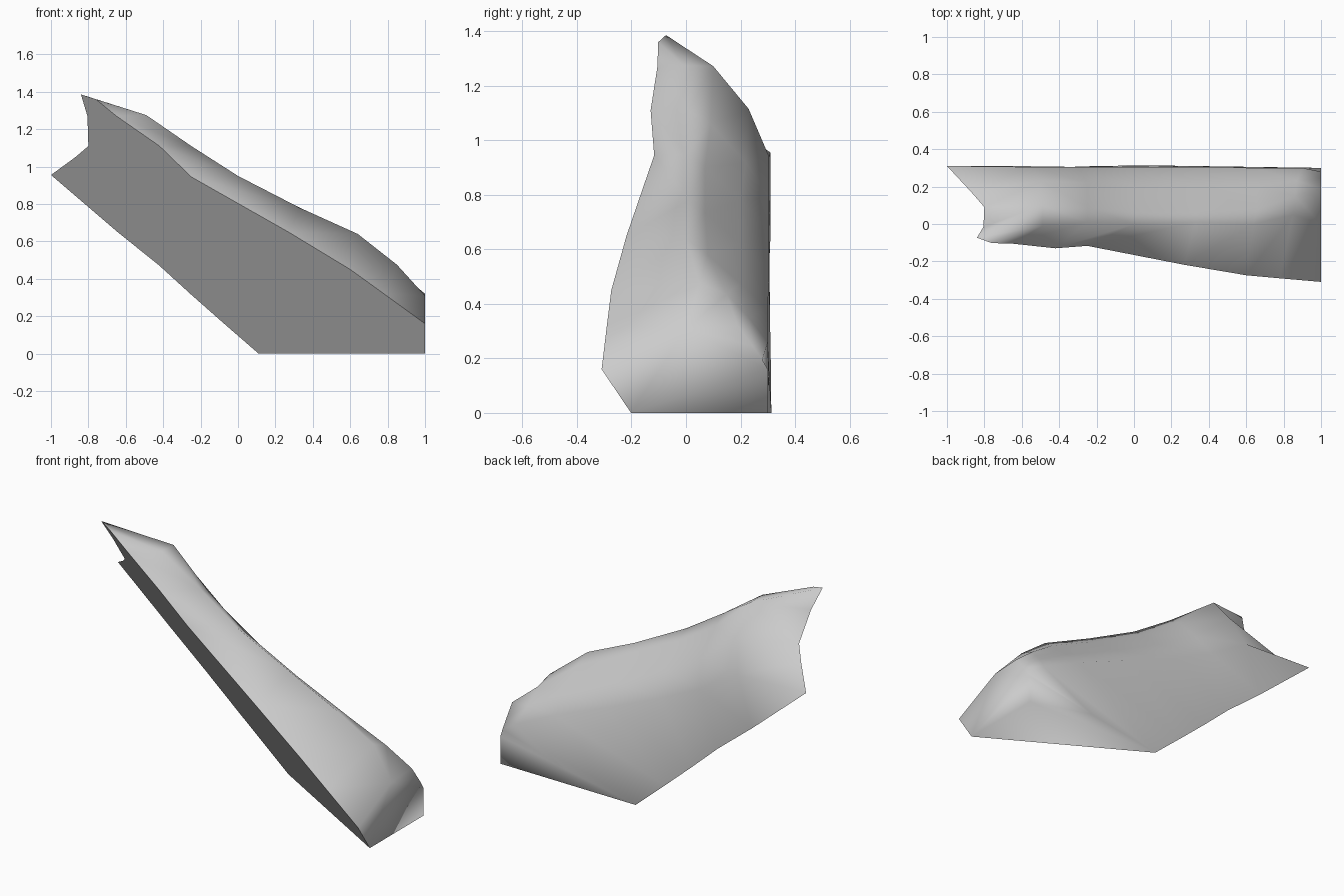
import bpy, bmesh

if "Cube" in bpy.data.objects:
    bpy.data.objects.remove(bpy.data.objects["Cube"])

# The whole front is one slanted flat cut: depth follows from x and z
def cut_y(x, z):
    return (0.342 - 0.525 * x - 0.613 * z) / 0.908

def pt(p):
    if len(p) == 3:
        return p
    return (p[0], cut_y(*p), p[1])

# Cross-sections from the pointed notch to the blunt foot:
# front edge, ridge, crown, shoulder, back, lower edge. (x, z) pairs lie on the cut.
sections = [
    [(-.76, 1.36), (-.84, 1.386), (-.805, 1.27), (-.80, 1.11), (-.87, 1.05), (-1, .955)],
    [(-.65, 1.27), (-.49, -.01, 1.275), (-.49, .10, 1.272), (-.50, .23, 1.115), (-.55, .305, .94), (-.65, .655)],
    [(-.42, 1.11), (-.25, .01, 1.11), (-.25, .09, 1.06), (-.25, .22, .92), (-.30, .305, .79), (-.42, .47)],
    [(-.25, .945), (0, 0, .95), (0, .07, .90), (0, .20, .78), (-.05, .305, .67), (-.25, .315)],
    [(.27, .65), (.33, .01, .78), (.33, .07, .735), (.32, .20, .62), (.30, .305, .52), (-.08, .165)],
    [(.60, .45), (.64, 0, .64), (.66, .08, .58), (.65, .20, .475), (.65, .30, .38), (.11, .0)],
    [(.78, .32), (.85, .05, .475), (.86, .15, .435), (.87, .23, .35), (.90, .30, .26), (.56, .305, .08)],
    [(1, .16), (1, 0, .31), (1, .19, .32), (1, .245, .245), (1, .28, .195), (1, .30, .16)],
]

bm = bmesh.new()
grid = [[bm.verts.new(pt(p)) for p in s] for s in sections]
corner = bm.verts.new(pt((1, 0)))
heel = bm.verts.new((1, .30, 0))

# Rounded top and back skin
for k, (a, b) in enumerate(zip(grid, grid[1:])):
    for i in range(5):
        if i == 0 or (k == 0 and i == 1):
            bm.faces.new((a[i], a[i + 1], b[i + 1]))
            bm.faces.new((a[i], b[i + 1], b[i]))
        else:
            bm.faces.new((a[i], a[i + 1], b[i]))
            bm.faces.new((a[i + 1], b[i + 1], b[i]))

# Low strip at the back, base, foot end and flat front cut
low, mid, end = (s[5] for s in grid[5:])
bm.faces.new((low, mid, end, heel))
bm.faces.new((low, heel, corner))
bm.faces.new(grid[-1] + [heel, corner])
front = bm.faces.new(grid[0] + [s[5] for s in grid[1:6]] + [corner]
                     + [s[0] for s in reversed(grid[1:])])
bmesh.ops.recalc_face_normals(bm, faces=bm.faces)

# Smooth shading over the skin and base, crisp around the front cut
for f in bm.faces:
    f.smooth = True
for e in front.edges:
    e.smooth = False

mesh = bpy.data.meshes.new("slanted_rock_slab")
bm.to_mesh(mesh)
bm.free()
slab = bpy.data.objects.new("slanted_rock_slab", mesh)
bpy.context.collection.objects.link(slab)
